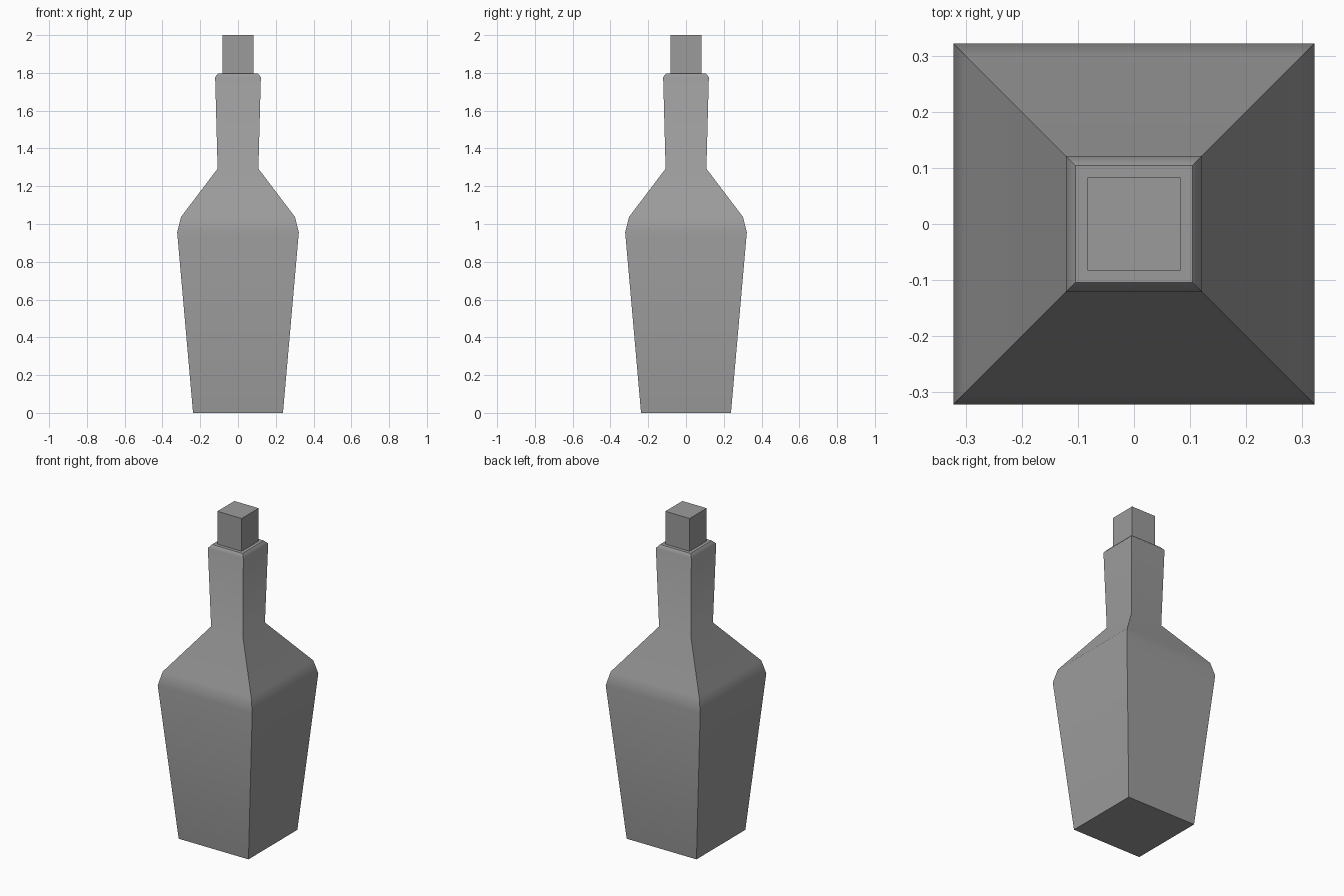
import bpy, bmesh, math

if "Cube" in bpy.data.objects:
    bpy.data.objects.remove(bpy.data.objects["Cube"])

grey = bpy.data.materials.new("dark_grey")
grey.diffuse_color = (0.33, 0.33, 0.33, 1)
grey.use_nodes = True
grey.node_tree.nodes["Principled BSDF"].inputs["Base Color"].default_value = grey.diffuse_color


def square_loft(name, profile):
    """Stack square rings given as (half width, height) and cap both ends."""
    bm = bmesh.new()
    rings = [[bm.verts.new((sx * r, sy * r, z))
              for sx, sy in ((-1, -1), (1, -1), (1, 1), (-1, 1))]
             for r, z in profile]
    for low, high in zip(rings, rings[1:]):
        for i in range(4):
            j = (i + 1) % 4
            bm.faces.new((low[i], low[j], high[j], high[i]))
    bm.faces.new(rings[0][::-1])
    bm.faces.new(rings[-1])
    # Smooth along the profile, sharp at the corners and rims
    for face in bm.faces:
        face.smooth = True
    for edge in bm.edges:
        edge.smooth = edge.calc_face_angle() < math.radians(45)
    mesh = bpy.data.meshes.new(name)
    bm.normal_update()
    for edge in bm.edges:
        edge.smooth = edge.calc_face_angle() < math.radians(45)
    bm.to_mesh(mesh)
    bm.free()
    mesh.materials.append(grey)
    obj = bpy.data.objects.new(name, mesh)
    bpy.context.collection.objects.link(obj)
    return obj


# Bottle: tapered body, shoulder, flared neck and chamfered lip
square_loft("bottle_body", [(0.238, 0), (0.322, 0.955), (0.302, 1.037),
                            (0.108, 1.293), (0.121, 1.778), (0.104, 1.798)])

# Stopper sitting in the neck
square_loft("stopper", [(0.083, 1.79), (0.083, 2.0)])
